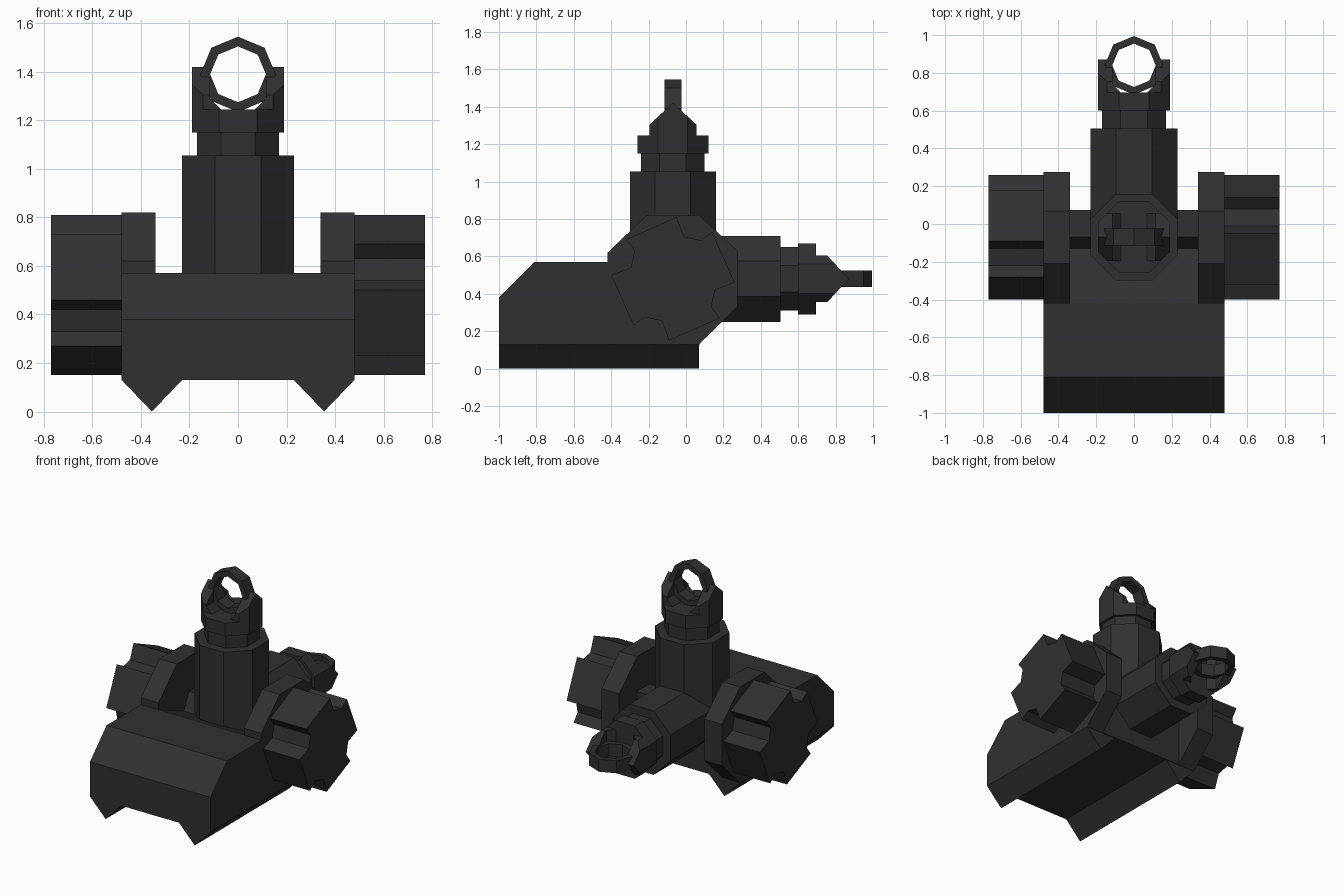
import bpy, bmesh, math
from mathutils import Vector

if "Cube" in bpy.data.objects:
    bpy.data.objects.remove(bpy.data.objects["Cube"])

metal = bpy.data.materials.new("dark gunmetal")
metal.diffuse_color = (0.03, 0.03, 0.031, 1)
metal.use_nodes = True
metal.node_tree.nodes["Principled BSDF"].inputs["Base Color"].default_value = metal.diffuse_color

PIVOT = Vector((0, -0.07, 0.48))


def finish(name, bm):
    bmesh.ops.remove_doubles(bm, verts=bm.verts, dist=1e-5)
    bmesh.ops.recalc_face_normals(bm, faces=bm.faces)
    mesh = bpy.data.meshes.new(name)
    bm.to_mesh(mesh)
    bm.free()
    mesh.materials.append(metal)
    obj = bpy.data.objects.new(name, mesh)
    bpy.context.collection.objects.link(obj)
    return obj


def extrude(bm, points, vec):
    """Close a 3D outline into a prism along vec."""
    face = bm.faces.new([bm.verts.new(p) for p in points])
    res = bmesh.ops.extrude_face_region(bm, geom=[face], use_keep_orig=True)
    verts = [v for v in res["geom"] if isinstance(v, bmesh.types.BMVert)]
    bmesh.ops.translate(bm, verts=verts, vec=vec)


def side_prism(name, profile, x0, x1):
    """Extrude a (y, z) profile from x0 to x1."""
    bm = bmesh.new()
    extrude(bm, [(x0, y, z) for y, z in profile], (x1 - x0, 0, 0))
    return finish(name, bm)


def octagon(apothem, z):
    r = apothem / math.cos(math.pi / 8)
    return [(r * math.cos(a), r * math.sin(a), z)
            for a in (math.pi / 8 + k * math.pi / 4 for k in range(8))]


def oct_prism(name, apothem, z0, z1, planes=()):
    """Octagonal prism trimmed by planes given as (point, outward normal)."""
    bm = bmesh.new()
    extrude(bm, octagon(apothem, z0), (0, 0, z1 - z0))
    for co, no in planes:
        geom = bm.verts[:] + bm.edges[:] + bm.faces[:]
        res = bmesh.ops.bisect_plane(bm, geom=geom, plane_co=co, plane_no=Vector(no).normalized(),
                                     clear_outer=True, dist=1e-6)
        cut = [e for e in res["geom_cut"] if isinstance(e, bmesh.types.BMEdge) and e.is_boundary]
        if cut:
            bmesh.ops.edgeloop_fill(bm, edges=cut)
    return finish(name, bm)


def sight_ring(name, outer, inner, half, zc):
    """Eight-sided aperture ring facing y."""
    bm = bmesh.new()
    loops = []
    for k in range(8):
        a = k * math.pi / 4
        loops.append([bm.verts.new((r * math.sin(a), y, zc + r * math.cos(a)))
                      for r, y in ((outer, -half), (outer, half), (inner, half), (inner, -half))])
    for k in range(8):
        a, b = loops[k], loops[(k + 1) % 8]
        for j in range(4):
            i = (j + 1) % 4
            bm.faces.new((a[j], a[i], b[i], b[j]))
    return finish(name, bm)


def tower(prefix, tilt):
    """Sight tower built along local z from the pivot."""
    parts = [
        oct_prism(prefix + "_column", 0.23, 0, 0.575),
        oct_prism(prefix + "_neck", 0.17, 0.57, 0.67),
        oct_prism(prefix + "_head_base", 0.19, 0.67, 0.765),
        sight_ring(prefix + "_ring", 0.155, 0.115, 0.045, 0.91),
    ]
    # shoulders that narrow the head front and back
    trim = []
    for s in (-1, 1):
        trim += [((0, s * 0.19, 0.765), (0, s * 0.06, 0.065)), ((0, s * 0.125, 0), (0, s, 0))]
    for side, s in (("left", -1), ("right", 1)):
        parts.append(oct_prism(f"{prefix}_{side}_wing", 0.19, 0.765, 1.055,
                               trim + [((s * 0.115, 0, 0), (-s, 0, 0))]))
        parts.append(oct_prism(f"{prefix}_{side}_cradle", 0.19, 0.765, 0.81,
                               trim + [((s * 0.115, 0, 0), (s, 0, 0)),
                                       ((s * 0.115, 0, 0.81), (-s, 0, 1))]))
    for p in parts:
        p.location = PIVOT
        p.rotation_euler.x = tilt


# mount: front block, pivot hub between the ears
side_prism("front_block", [(-1, 0.13), (-1, 0.38), (-0.81, 0.57), (-0.42, 0.57), (-0.42, 0.13)],
           -0.48, 0.48)
side_prism("pivot_hub", [(-0.42, 0.13), (-0.42, 0.57), (-0.13, 0.45), (-0.07, 0.57),
                         (0.075, 0.57), (0.075, 0.13)], -0.34, 0.34)

# notched knob outline, repeated four times around the pivot
NOTCH = [(0.21, 0.25), (0.15, 0.205), (0.06, 0.225), (0.02, 0.33)]
knob = []
for k in range(4):
    c, s = round(math.cos(k * math.pi / 2)), round(math.sin(k * math.pi / 2))
    knob += [(c * y - s * z, s * y + c * z) for y, z in NOTCH]

EAR = [(-0.42, 0.13), (-0.42, 0.62), (-0.21, 0.82), (0.07, 0.82),
       (0.275, 0.63), (0.275, 0.33), (0.07, 0.13)]

for side, s in (("left", -1), ("right", 1)):
    side_prism(side + "_ear", EAR, s * 0.34, s * 0.48)
    side_prism(side + "_knob", [(PIVOT.y + s * y, PIVOT.z + z) for y, z in knob],
               s * 0.48, s * 0.77)
    # dovetail rail under the mount
    bm = bmesh.new()
    extrude(bm, [(s * 0.48, -1, 0.13), (s * 0.355, -1, 0), (s * 0.23, -1, 0.13)], (0, 1.07, 0))
    finish(side + "_rail", bm)

# one raised tower and one folded back
tower("raised_sight", 0)
tower("folded_sight", -math.pi / 2)
